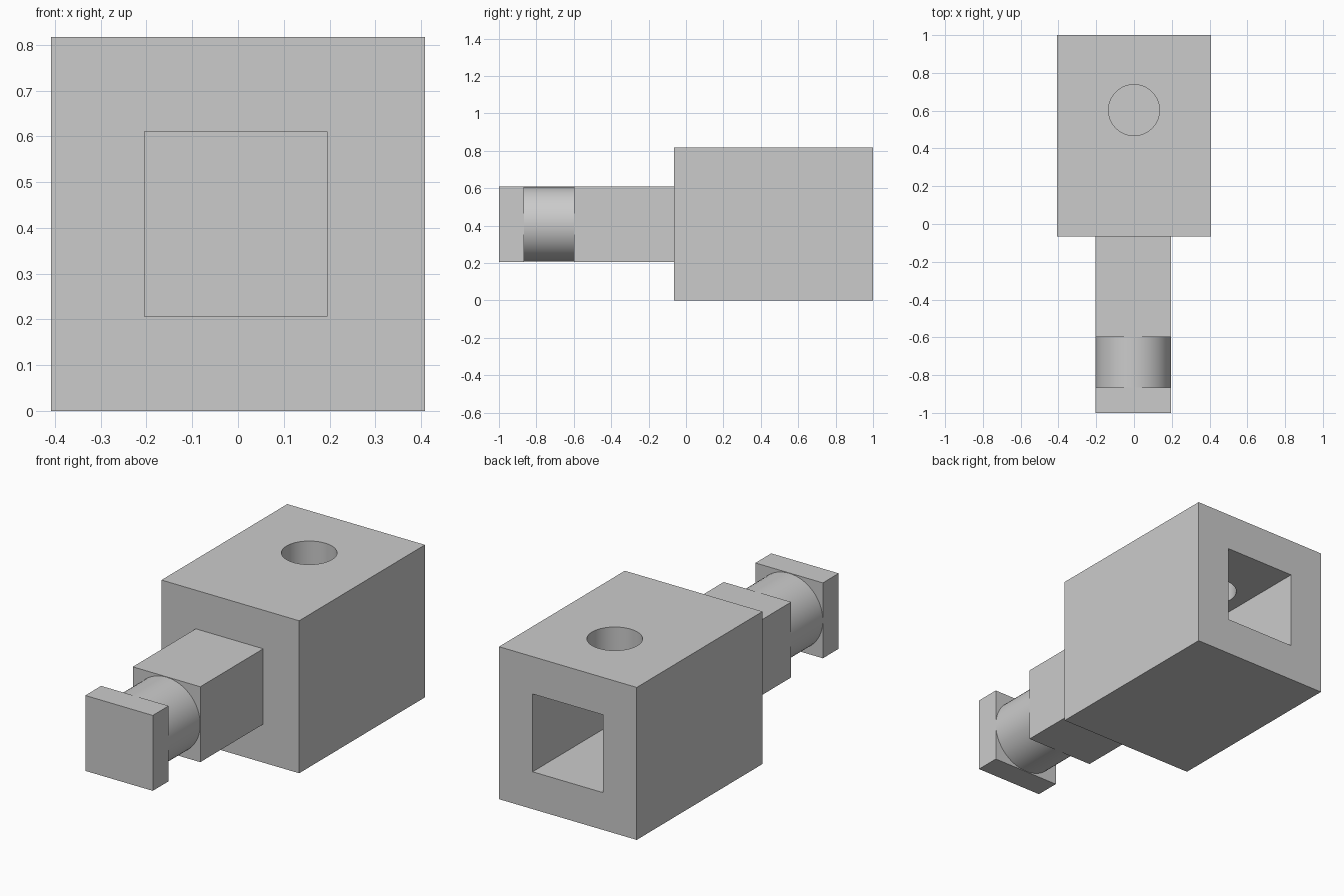
import bpy
import math

cube = bpy.data.objects.get("Cube")
if cube:
    bpy.data.objects.remove(cube, do_unlink=True)

grey = bpy.data.materials.new("light grey")
grey.use_nodes = True
colour = (0.6, 0.6, 0.6, 1)
grey.diffuse_color = colour
grey.node_tree.nodes["Principled BSDF"].inputs["Base Color"].default_value = colour


def box(name, low, high):
    """Box between two opposite corners."""
    bpy.ops.mesh.primitive_cube_add(
        size=1, location=[(a + b) / 2 for a, b in zip(low, high)])
    obj = bpy.context.object
    obj.name = name
    obj.scale = [b - a for a, b in zip(low, high)]
    bpy.ops.object.transform_apply(location=False, rotation=False, scale=True)
    obj.data.materials.append(grey)
    return obj


def cylinder(name, radius, depth, location, rotation=(0, 0, 0)):
    bpy.ops.mesh.primitive_cylinder_add(
        vertices=64, radius=radius, depth=depth, location=location, rotation=rotation)
    obj = bpy.context.object
    obj.name = name
    obj.data.materials.append(grey)
    return obj


def smooth(obj):
    bpy.ops.object.select_all(action='DESELECT')
    obj.select_set(True)
    bpy.context.view_layer.objects.active = obj
    bpy.ops.object.shade_smooth_by_angle(angle=math.radians(30))


def cut(target, cutter):
    """Subtract the cutter and discard it."""
    mod = target.modifiers.new("cut", 'BOOLEAN')
    mod.operation = 'DIFFERENCE'
    mod.solver = 'EXACT'
    mod.object = cutter
    bpy.context.view_layer.objects.active = target
    bpy.ops.object.modifier_apply(modifier=mod.name)
    bpy.data.objects.remove(cutter, do_unlink=True)


FRONT = -0.065
MID_Z = 0.408

# Socket body: square recess from the back, round pin hole through the top wall
body = box("socket_body", (-0.408, FRONT, 0), (0.408, 1, 0.817))
cut(body, box("recess_cutter", (-0.209, 0.07, 0.2), (0.209, 1.1, 0.617)))
cut(body, cylinder("pin_cutter", 0.135, 0.6, (0, 0.603, 0.7)))
smooth(body)

# Square tongue, round neck and square end plate
LEFT, RIGHT, LOW, HIGH = -0.205, 0.195, 0.206, 0.61
box("tongue", (LEFT, -0.598, LOW), (RIGHT, FRONT, HIGH))
box("end_plate", (LEFT, -1, LOW), (RIGHT, -0.866, HIGH))
neck = cylinder("neck", 0.2, 0.268, ((LEFT + RIGHT) / 2, -0.732, MID_Z),
                (math.pi / 2, 0, 0))
smooth(neck)
